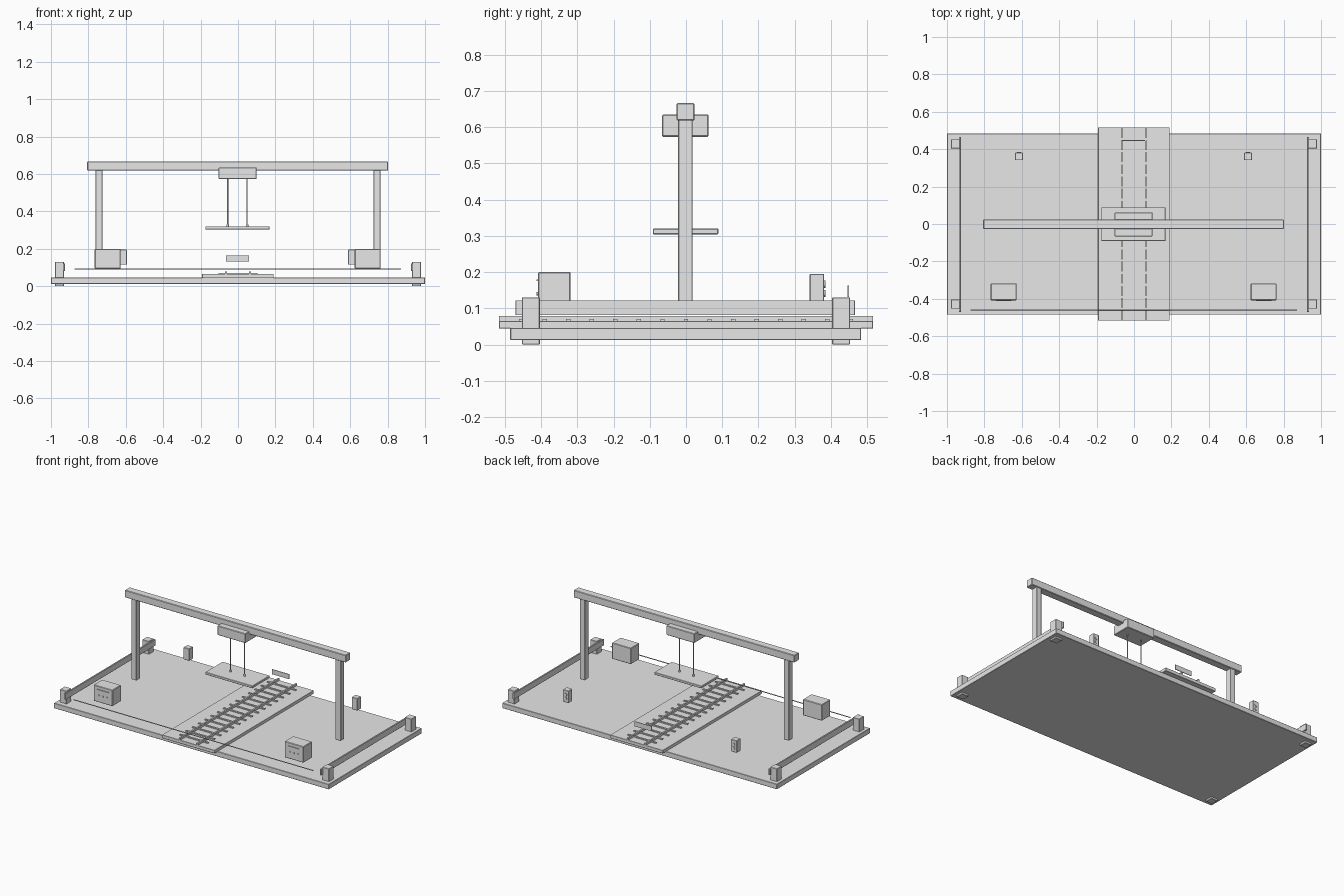
import bpy
import bmesh
from mathutils import Matrix

if "Cube" in bpy.data.objects:
    bpy.data.objects.remove(bpy.data.objects["Cube"])

grey = bpy.data.materials.new("plain grey")
grey.use_nodes = True
grey.diffuse_color = (0.8, 0.8, 0.8, 1)
grey.node_tree.nodes["Principled BSDF"].inputs["Base Color"].default_value = (0.8, 0.8, 0.8, 1)


def finish(name, bm, bevel=0):
    mesh = bpy.data.meshes.new(name)
    bm.to_mesh(mesh)
    bm.free()
    mesh.materials.append(grey)
    obj = bpy.data.objects.new(name, mesh)
    bpy.context.collection.objects.link(obj)
    if bevel:
        mod = obj.modifiers.new("soft_edge", "BEVEL")
        mod.width = bevel
        mod.segments = 1
    return obj


def box(name, x, y, z, bevel=0):
    """Box from its (low, high) range on each axis."""
    bm = bmesh.new()
    bmesh.ops.create_cube(bm, size=1)
    for v in bm.verts:
        v.co = [r[0] if c < 0 else r[1] for c, r in zip(v.co, (x, y, z))]
    return finish(name, bm, bevel)


def rod(name, centre, radius, length, axis="Z", sides=12):
    bm = bmesh.new()
    turn = {"X": Matrix.Rotation(1.5708, 4, "Y"), "Y": Matrix.Rotation(1.5708, 4, "X"),
            "Z": Matrix.Identity(4)}[axis]
    bmesh.ops.create_cone(bm, cap_ends=True, segments=sides, radius1=radius, radius2=radius,
                          depth=length, matrix=Matrix.Translation(centre) @ turn)
    return finish(name, bm)


def about(c, half):
    return (c - half, c + half)


# Ground slab and track bed
box("ground_slab", (-1, 1), (-0.485, 0.483), (0.012, 0.046), 0.002)
box("track_bed", (-0.192, 0.19), (-0.516, 0.516), (0.044, 0.065), 0.001)

# Rails and sleepers
for side, x in (("right", -0.064), ("left", 0.064)):
    box(f"{side}_rail", about(x, 0.005), (-0.516, 0.516), (0.064, 0.079))
sleepers = 15
for i in range(sleepers):
    y = -0.455 + 0.91 * i / (sleepers - 1)
    box(f"sleeper_{i + 1}", about(0, 0.104), about(y, 0.006), (0.062, 0.071))

# Parts repeated on both sides
for side, s in (("right", -1), ("left", 1)):
    # Side barrier: two corner posts with a long board on the inner face
    for end, y in (("front", -0.428), ("back", 0.428)):
        box(f"{side}_{end}_corner_post", about(s * 0.955, 0.024), about(y, 0.025), (0, 0.13), 0.002)
    box(f"{side}_barrier_board", about(s * 0.931, 0.005), about(-0.002, 0.468), (0.081, 0.122), 0.001)

    # Gantry leg
    box(f"{side}_gantry_leg", about(s * 0.743, 0.019), about(-0.002, 0.02), (0.09, 0.622), 0.002)

    # Control cabinet with slot, buttons and visor on its front
    cx = s * 0.695 - 0.002
    box(f"{side}_cabinet", about(cx, 0.069), (-0.408, -0.318), (0.094, 0.2), 0.003)
    box(f"{side}_cabinet_slot", about(cx, 0.042), (-0.413, -0.407), (0.175, 0.179))
    for dx in (-0.03, 0, 0.03):
        rod(f"{side}_cabinet_button", (cx + dx, -0.409, 0.14), 0.005, 0.008, "Y", 8)

    # Small signal box with a lens on its back
    sx = s * 0.612 - 0.003
    box(f"{side}_signal_box", about(sx, 0.021), (0.341, 0.381), (0.115, 0.195), 0.002)
    for z in (0.141, 0.166):
        rod(f"{side}_signal_lens", (sx, 0.382, z), 0.01, 0.006, "Y")

    # Hoist cable with a clamp on the platform
    rod(f"{side}_hoist_cable", (s * 0.052 - 0.003, -0.001, 0.445), 0.003, 0.27)
    rod(f"{side}_cable_clamp", (s * 0.052 - 0.003, -0.001, 0.324), 0.006, 0.014)

# Gantry beam, trolley and hanging platform
box("gantry_beam", (-0.806, 0.802), (-0.026, 0.024), (0.618, 0.666), 0.003)
box("trolley", about(-0.002, 0.102), about(-0.002, 0.064), (0.573, 0.635), 0.003)
box("hanging_platform", about(-0.003, 0.172), about(-0.001, 0.09), (0.304, 0.32), 0.002)

# Tripwire along the front and floating sign plate at the back
rod("front_wire", (-0.002, -0.459, 0.092), 0.003, 1.745, "X", 8)
box("sign_plate", about(-0.002, 0.062), about(0.447, 0.002), (0.131, 0.163))
